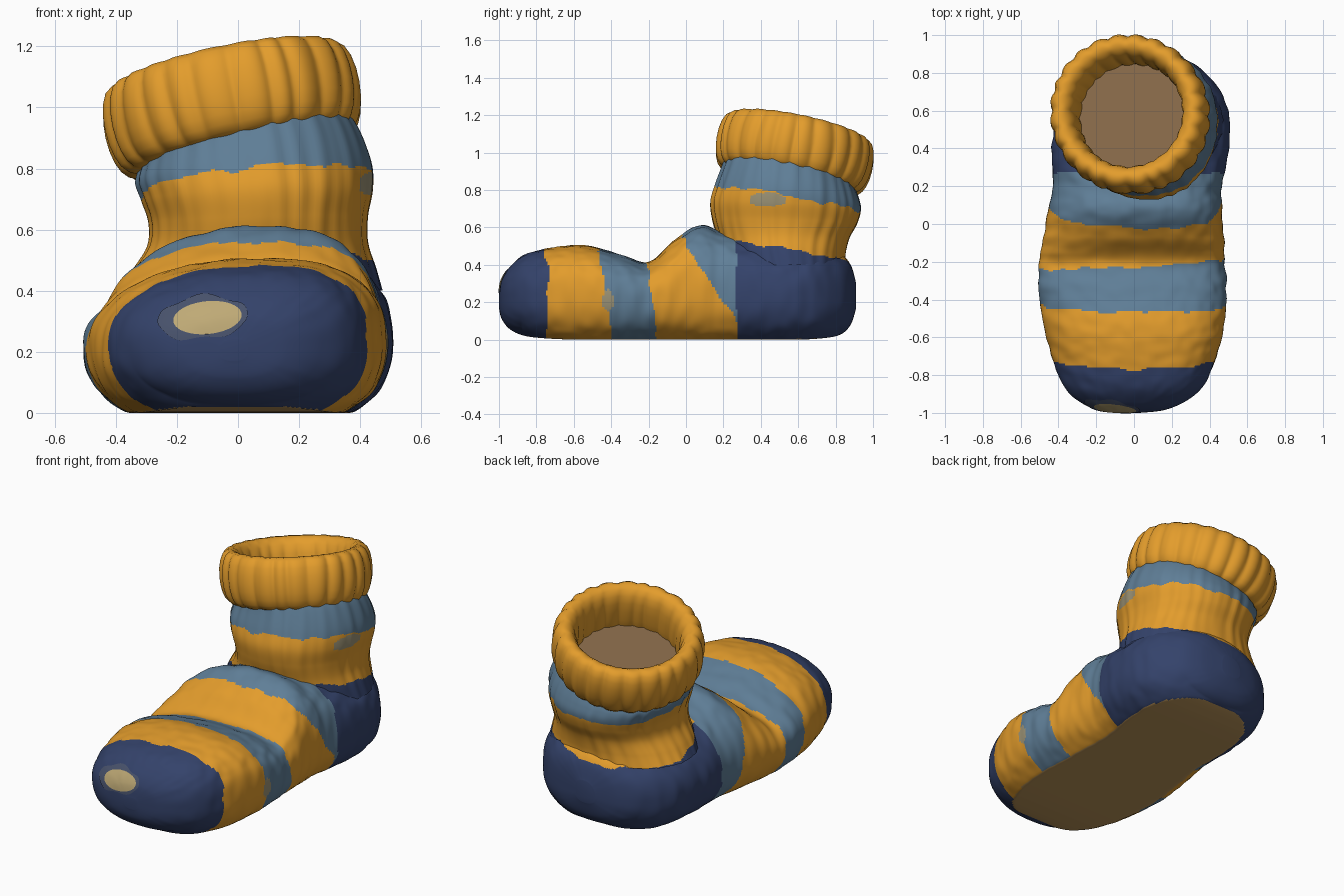
import bpy, bmesh, math
from mathutils import Vector, noise
from mathutils.bvhtree import BVHTree

if "Cube" in bpy.data.objects:
    bpy.data.objects.remove(bpy.data.objects["Cube"])


def material(name, r, g, b):
    m = bpy.data.materials.new(name)
    m.use_nodes = True
    m.diffuse_color = (r, g, b, 1)
    m.node_tree.nodes["Principled BSDF"].inputs["Base Color"].default_value = (r, g, b, 1)
    return m


PALETTE = [material("mustard", .77, .335, .025), material("dusty blue", .115, .21, .31),
           material("navy", .034, .055, .145), material("brown", .24, .14, .065),
           material("cream", .52, .40, .18), material("faded navy", .065, .085, .15),
           material("sole tan", .5, .3, .1), material("worn grey", .33, .29, .18)]
MUSTARD, BLUE, NAVY, BROWN, CREAM, FADED, TAN, WORN = range(len(PALETTE))


def spline(table, steps):
    """Smoothly interpolated rows of a table of stations."""
    rows = []
    last = len(table) - 1
    for k in range(last * steps + 1):
        i = min(k // steps, last - 1)
        t = k / steps - i
        a, b, c, d = (table[min(max(j, 0), last)] for j in range(i - 1, i + 3))
        rows.append([q + t / 2 * (r - p + t * (2 * p - 5 * q + 4 * r - s
                     + t * (3 * (q - r) + s - p))) for p, q, r, s in zip(a, b, c, d)])
    return rows


def loft(name, rings, rule, caps=(), closed=False, facing=None):
    """Bridge equal rings of points, cap the listed ones, colour each face by the rule."""
    bm = bmesh.new()
    loops = [[bm.verts.new(p) for p in ring] for ring in rings]
    pairs = list(zip(loops, loops[1:]))
    if closed:
        pairs.append((loops[-1], loops[0]))
    for a, b in pairs:
        for i in range(len(a)):
            j = (i + 1) % len(a)
            bm.faces.new((a[i], a[j], b[j], b[i]))
    for cap in caps:
        bm.faces.new(loops[cap])
    bmesh.ops.recalc_face_normals(bm, faces=bm.faces)
    bm.normal_update()
    if facing and sum(f.normal.dot(Vector(facing)) for f in bm.faces) < 0:
        bmesh.ops.reverse_faces(bm, faces=bm.faces)
        bm.normal_update()
    for f in bm.faces:
        f.smooth = True
        f.material_index = rule(f.calc_center_median(), f.normal)
    mesh = bpy.data.meshes.new(name)
    bm.to_mesh(mesh)
    bm.free()
    for m in PALETTE:
        mesh.materials.append(m)
    ob = bpy.data.objects.new(name, mesh)
    bpy.context.collection.objects.link(ob)
    return ob


def power(v, e):
    return math.copysign(abs(v) ** e, v)


def knit(x, y, z):
    """Soft upright ribs of the wool."""
    return 1 + .018 * noise.noise(Vector((x * 16, y * 16, z * 3)))


def ragged(c):
    return .022 * noise.noise(c * 11)


def angles(n):
    return [math.tau * i / n for i in range(n)]


# Foot: stations of y, right side, left side, top, bottom
FOOT = [(-1, -.06, .03, .24, .17), (-.985, -.19, .16, .32, .11), (-.94, -.29, .27, .39, .055),
        (-.86, -.37, .365, .455, .02), (-.72, -.43, .43, .49, .005), (-.55, -.475, .475, .505, 0),
        (-.35, -.505, .49, .455, 0), (-.2, -.5, .48, .415, 0), (-.07, -.48, .475, .525, 0),
        (.07, -.455, .465, .61, 0), (.2, -.43, .465, .575, 0), (.38, -.435, .5, .53, 0),
        (.55, -.42, .505, .51, 0), (.7, -.375, .46, .5, .005), (.82, -.28, .355, .46, .025),
        (.88, -.17, .245, .4, .08), (.91, -.03, .1, .3, .17)]


def foot_ring(y, right, left, top, bottom):
    mid = min(.22, (top + bottom) / 2)
    # The underside is flat along the sole and round towards toe and heel
    flat = 1 + .28 * max(0, 1 - bottom / .025)
    ring = []
    for a in angles(160):
        c, s = power(math.cos(a), .85), power(math.sin(a), .85)
        k = knit(c / 2, y, s / 2)
        x = (right + left) / 2 + (left - right) / 2 * c * k
        if s > 0:
            x += .08 * s * s * (left - right)
            z = mid + (top - mid) * s * k
        else:
            z = max(0, bottom, mid + (mid - bottom) * s * flat)
        ring.append((x, y, z))
    return ring


def heel_top(c):
    return .495 + .07 * c.x - .16 * (c.y - .3) + ragged(c)


def foot_colour(c, normal):
    if normal.z < -.9 and c.z < .02:
        return TAN
    if c.x > 0 and math.hypot((c.y + .42) / .035, (c.z - .21) / .06) + 20 * ragged(c) < 1:
        return WORN
    y = c.y + ragged(c)
    if y < -.77 + .08 * abs(c.x):
        return NAVY
    if y < -.385 - .17 * c.z:
        return MUSTARD
    if y < -.175 - .13 * c.z + .05 * c.x:
        return BLUE
    # The instep band slants more on the left side
    if y < min(.27, .33 - .64 * c.z if c.x > 0 else .17 - .33 * c.z):
        return MUSTARD
    if y < .27:
        return BLUE
    return NAVY if c.z < heel_top(c) else MUSTARD


foot = loft("foot", [foot_ring(*row) for row in spline(FOOT, 16)], foot_colour, caps=(0, -1))

# Ankle: stations of height, right, left, front, back, share of the cuff tilt
LEG = [(.4, -.39, .47, .22, .85, 0), (.47, -.345, .45, .19, .855, .03),
       (.55, -.295, .425, .165, .875, .08), (.63, -.29, .425, .14, .915, .14),
       (.71, -.315, .44, .13, .935, .25), (.78, -.335, .435, .155, .925, .45),
       (.86, -.32, .395, .195, .9, .8), (.93, -.32, .34, .22, .87, 1)]


def leg_ring(z, right, left, front, back, tilt):
    ring = []
    for a in angles(160):
        c, s = power(math.cos(a), .94), power(math.sin(a), .94)
        k = knit(c / 2, s / 2, z) + .005 * math.sin(a * 30)
        x = (right + left) / 2 + (left - right) / 2 * c * k
        y = (front + back) / 2 + (back - front) / 2 * s * k
        ring.append((x, y, z + .2 * tilt * (x - y + .55)))
    return ring


def leg_colour(c, normal):
    if c.x > 0 and math.hypot((c.y - .44) / .1, (c.z - .745) / .035) + 20 * ragged(c) < 1:
        return WORN
    if c.z < heel_top(c):
        return NAVY if c.y > .27 else BLUE
    return MUSTARD if c.z + ragged(c) < .74 + .09 * c.x - .17 * (c.y - .5) else BLUE


loft("ankle", [leg_ring(*row) for row in spline(LEG, 12)], leg_colour)

# Rolled cuff: a ribbed tube, tilted back and to the right; radius and height pairs
CUFF = [(.283, -.13), (.28, 0), (.292, .1), (.34, .142), (.393, .125), (.415, .04),
        (.412, -.055), (.388, -.13), (.345, -.158), (.3, -.15)]


def tilted(r, a, h):
    x, y = r * math.cos(a), r * math.sin(a)
    return (x - .02 - .2 * h, y + .58 + .2 * h, 1 + h + .2 * (x - y))


def rib(a, h):
    wander = noise.noise(Vector((math.cos(a), math.sin(a), h)) * 2)
    return .02 * (abs(math.sin(a * 12 + wander)) ** .7 - .65)


cuff = loft("cuff", [[tilted(r + rib(a, h) * (1 if r > .3 else -.6), a, h) for a in angles(168)]
                     for r, h in CUFF], lambda c, n: MUSTARD, closed=True)
cuff.modifiers.new("soften", "SUBSURF").levels = 1
cuff.modifiers["soften"].render_levels = 1

# Lining seen inside the cuff
loft("lining", [[tilted(.3, a, -.1) for a in angles(64)]],
     lambda c, n: BROWN, caps=(0,), facing=(0, 0, 1))

# Worn toe hole: thin patches laid onto the toe
surface = BVHTree.FromPolygons([v.co for v in foot.data.vertices],
                               [p.vertices for p in foot.data.polygons])


def toe_patch(name, sizes, lift, colour, caps=()):
    rings = []
    for size in sizes:
        ring = []
        for a in angles(48):
            x = .112 * size * math.cos(a)
            z = .054 * size * math.sin(a) + .08 * x
            if size > 1:
                z *= 1 + .12 * math.sin(a * 5)
                x -= .05 * (size - 1)
            hit, normal, *_ = surface.ray_cast(Vector((x - .1, -2, z + .312)), Vector((0, 1, 0)))
            ring.append(hit + Vector((0, -lift, 0)))
        rings.append(ring)
    loft(name, rings, lambda c, n: colour, caps=caps, facing=(0, -1, 0))


toe_patch("toe_hole", (.1, .25, .4, .6, .8, 1), .006, CREAM, caps=(0,))
toe_patch("toe_hole_rim", (.97, 1.08, 1.2, 1.32), .005, FADED)
